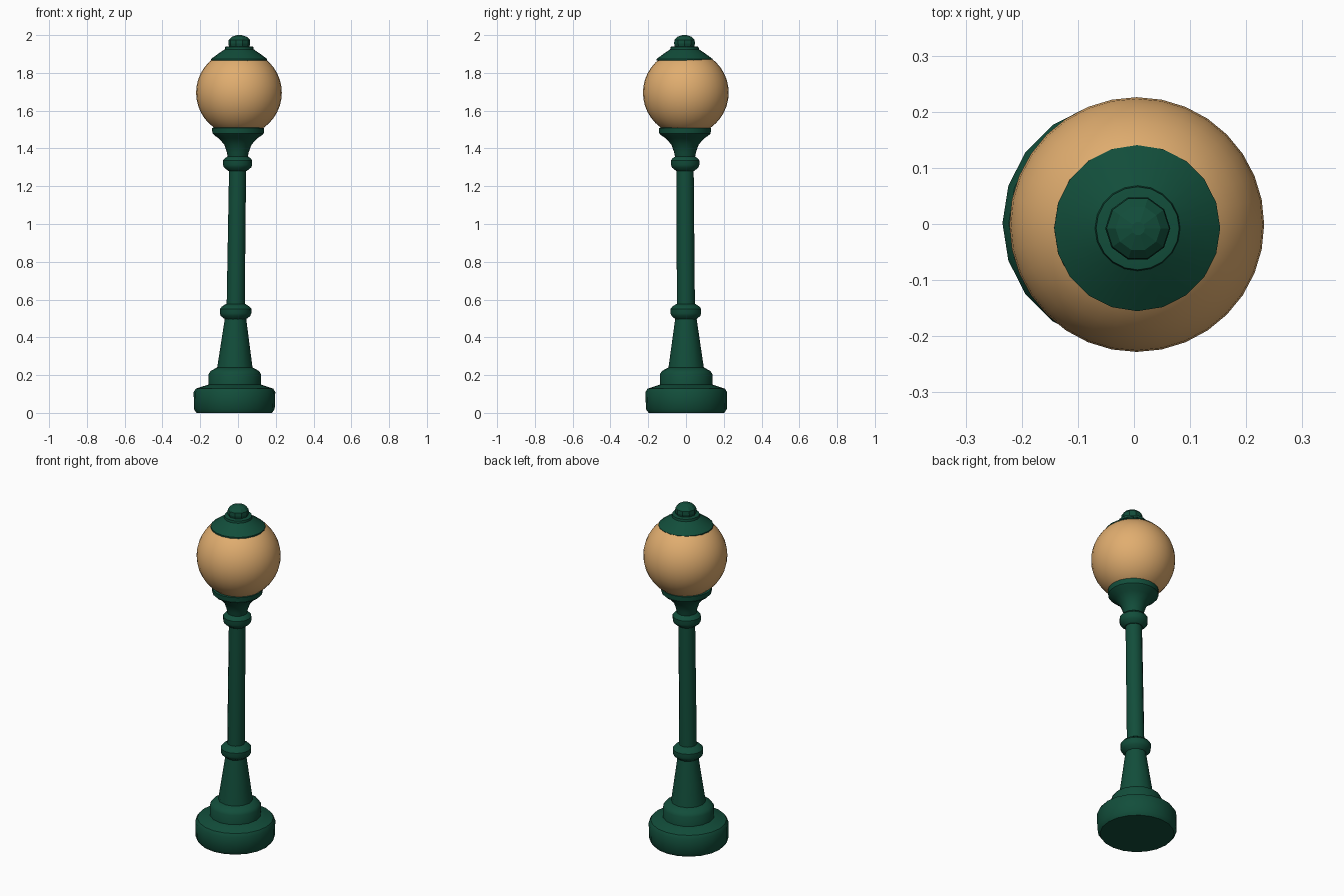
import bpy, bmesh, math

if "Cube" in bpy.data.objects:
    bpy.data.objects.remove(bpy.data.objects["Cube"])

def material(name, rgb):
    m = bpy.data.materials.new(name)
    m.diffuse_color = (*rgb, 1)
    m.use_nodes = True
    m.node_tree.nodes["Principled BSDF"].inputs["Base Color"].default_value = m.diffuse_color
    return m

green = material("dark green paint", (0.006, 0.075, 0.043))
amber = material("warm amber glass", (0.75, 0.42, 0.16))

def axis(z):
    """The post leans very slightly to +x as it rises."""
    return -0.02 + 0.0137 * z, 0.002 - 0.005 * z

def lathe(name, profile, mat, sides, smooth=35):
    """Closed solid of revolution from (radius, z) pairs, bottom to top."""
    bm = bmesh.new()
    rings = []
    for r, z in profile:
        cx, cy = axis(z)
        rings.append([bm.verts.new((cx + r * math.cos(2 * math.pi * i / sides),
                                    cy + r * math.sin(2 * math.pi * i / sides), z))
                      for i in range(sides)])
    for a, b in zip(rings, rings[1:]):
        for i in range(sides):
            j = (i + 1) % sides
            bm.faces.new((a[i], a[j], b[j], b[i]))
    bm.faces.new(rings[0][::-1])
    bm.faces.new(rings[-1])
    me = bpy.data.meshes.new(name)
    bm.to_mesh(me)
    bm.free()
    me.materials.append(mat)
    ob = bpy.data.objects.new(name, me)
    bpy.context.collection.objects.link(ob)
    finish(ob, smooth)
    return ob

def finish(ob, angle):
    bpy.ops.object.select_all(action='DESELECT')
    ob.select_set(True)
    bpy.context.view_layer.objects.active = ob
    if angle:
        bpy.ops.object.shade_smooth_by_angle(angle=math.radians(angle))

# Stepped foot
lathe("base_plinth", [(0.200, 0.0), (0.214, 0.02), (0.216, 0.11), (0.205, 0.128),
                      (0.160, 0.143), (0.138, 0.15)], green, 20)
lathe("base_step", [(0.139, 0.13), (0.139, 0.205), (0.128, 0.222), (0.095, 0.24)], green, 16)
# Tapered pedestal and shaft
lathe("pedestal", [(0.095, 0.23), (0.075, 0.37), (0.055, 0.51)], green, 12)
lathe("shaft", [(0.048, 0.55), (0.045, 1.31)], green, 12)
# Collars at both ends of the shaft
for name, z, r in (("lower_collar", 0.537, 0.083), ("upper_collar", 1.323, 0.077)):
    lathe(name, [(r - 0.028, z - 0.042), (r - 0.005, z - 0.024), (r, z - 0.010),
                 (r, z + 0.014), (r - 0.010, z + 0.026), (r - 0.032, z + 0.040)], green, 14)
# Flared cup holding the globe
lathe("globe_cup", [(0.050, 1.34), (0.058, 1.38), (0.072, 1.42), (0.100, 1.452),
                    (0.126, 1.470), (0.136, 1.480), (0.138, 1.508), (0.125, 1.512)], green, 20)

# Glass globe
bpy.ops.mesh.primitive_uv_sphere_add(segments=32, ring_count=20, radius=0.227,
                                     location=(0.005, -0.001, 1.695))
globe = bpy.context.object
globe.name = "glass_globe"
globe.data.materials.append(amber)
finish(globe, 60)

# Conical cap and finial
lathe("cap", [(0.138, 1.862), (0.148, 1.866), (0.148, 1.874), (0.110, 1.902),
              (0.076, 1.925), (0.074, 1.938), (0.055, 1.941)], green, 20)
lathe("finial", [(0.052, 1.93), (0.058, 1.955), (0.056, 1.975), (0.040, 1.991), (0.012, 2.0)],
      green, 10, 0)
